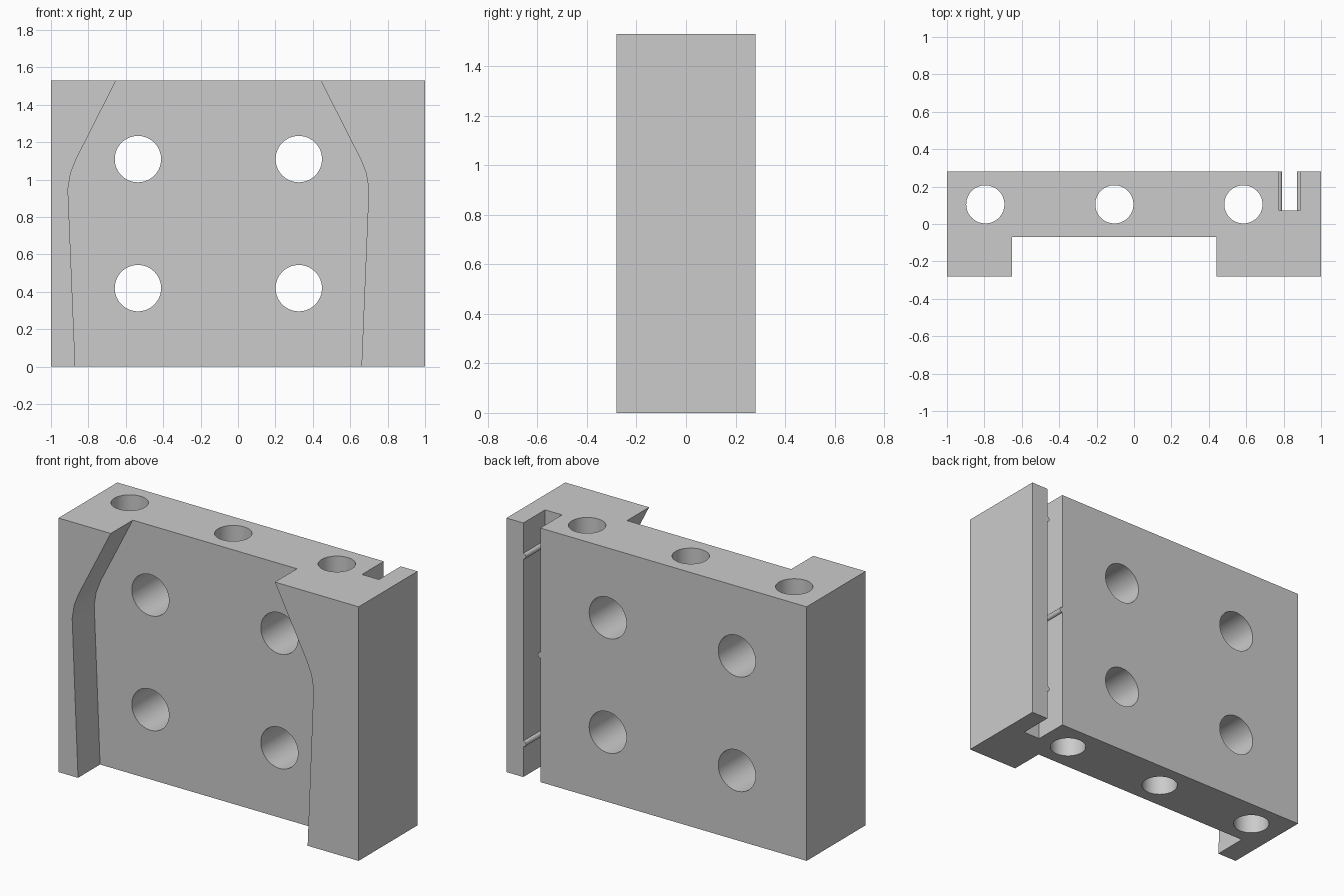
import bpy
import bmesh
from math import cos, sin, pi, radians

if "Cube" in bpy.data.objects:
    bpy.data.objects.remove(bpy.data.objects["Cube"], do_unlink=True)

GREY = (0.6, 0.6, 0.6, 1)
grey = bpy.data.materials.new("plain_grey")
grey.use_nodes = True
grey.diffuse_color = GREY
grey.node_tree.nodes["Principled BSDF"].inputs["Base Color"].default_value = GREY

HEIGHT, HALF_DEPTH, CENTRE = 1.53, 0.28, -0.105
OVER = 0.1  # how far cutters overshoot the surface


def prism(name, profile, axis, low, high):
    """Extrude a flat profile along y (points are x, z) or z (points are x, y)."""
    def place(p, d):
        return (p[0], d, p[1]) if axis == "y" else (p[0], p[1], d)
    bm = bmesh.new()
    base = bm.faces.new([bm.verts.new(place(p, low)) for p in profile])
    top = bmesh.ops.extrude_face_region(bm, geom=[base])["geom"]
    shift = (0, high - low, 0) if axis == "y" else (0, 0, high - low)
    bmesh.ops.translate(bm, vec=shift, verts=[g for g in top if isinstance(g, bmesh.types.BMVert)])
    bmesh.ops.recalc_face_normals(bm, faces=bm.faces)
    mesh = bpy.data.meshes.new(name)
    bm.to_mesh(mesh)
    bm.free()
    mesh.materials.append(grey)
    obj = bpy.data.objects.new(name, mesh)
    bpy.context.collection.objects.link(obj)
    return obj


def rect(x0, y0, x1, y1):
    return [(x0, y0), (x1, y0), (x1, y1), (x0, y1)]


def arc(x, y, r, start=0, sweep=2 * pi, steps=64):
    count = steps if sweep == 2 * pi else steps + 1
    return [(x + r * cos(start + sweep * i / steps),
             y + r * sin(start + sweep * i / steps)) for i in range(count)]


def smooth(obj):
    bpy.ops.object.select_all(action="DESELECT")
    obj.select_set(True)
    bpy.context.view_layer.objects.active = obj
    bpy.ops.object.shade_smooth_by_angle(angle=radians(30))


def cut(obj, cutter):
    cutter.hide_render = True
    bpy.context.view_layer.objects.active = obj
    mod = obj.modifiers.new("cut", "BOOLEAN")
    mod.operation, mod.solver, mod.object = "DIFFERENCE", "EXACT", cutter
    bpy.ops.object.modifier_apply(modifier=mod.name)
    bpy.data.objects.remove(cutter, do_unlink=True)


# Main block
block = prism("block", rect(-1, -HALF_DEPTH, 1, HALF_DEPTH), "z", 0, HEIGHT)

# Front channel: narrow at the top, widest at the rounded shoulder
side = [(0.495, HEIGHT + OVER), (0.547, HEIGHT), (0.76, 1.11), (0.79, 1.035),
        (0.804, 0.95), (0.765, 0), (0.763, -OVER)]
channel = [(CENTRE + w, z) for w, z in side] + [(CENTRE - w, z) for w, z in reversed(side)]
cut(block, prism("channel_cutter", channel, "y", -HALF_DEPTH - OVER, -0.07))

# Rear slot
SLOT_IN, SLOT_OUT, SLOT_FLOOR = 0.775, 0.888, 0.073
cut(block, prism("slot_cutter", rect(SLOT_IN, SLOT_FLOOR, SLOT_OUT, HALF_DEPTH + OVER),
                 "z", -OVER, HEIGHT + OVER))

# Four holes through the plate, front to back
for dx in (-0.43, 0.43):
    for z in (0.42, 1.11):
        cut(block, prism("bolt_hole_cutter", arc(CENTRE + dx, z, 0.124), "y", -0.5, 0.5))

# Three holes through the plate, top to bottom
for dx in (-0.69, 0, 0.69):
    cut(block, prism("rod_hole_cutter", arc(CENTRE + dx, 0.105, 0.102), "z", -OVER, HEIGHT + OVER))
smooth(block)

# Half-round ribs on the slot walls: two outside, one inside
for name, x, z, start in (("upper_rib", SLOT_OUT, 1.33, pi / 2),
                          ("lower_rib", SLOT_OUT, 0.2, pi / 2),
                          ("middle_rib", SLOT_IN, HEIGHT / 2, -pi / 2)):
    smooth(prism(name, arc(x, z, 0.017, start, pi, 16), "y", SLOT_FLOOR, HALF_DEPTH))
